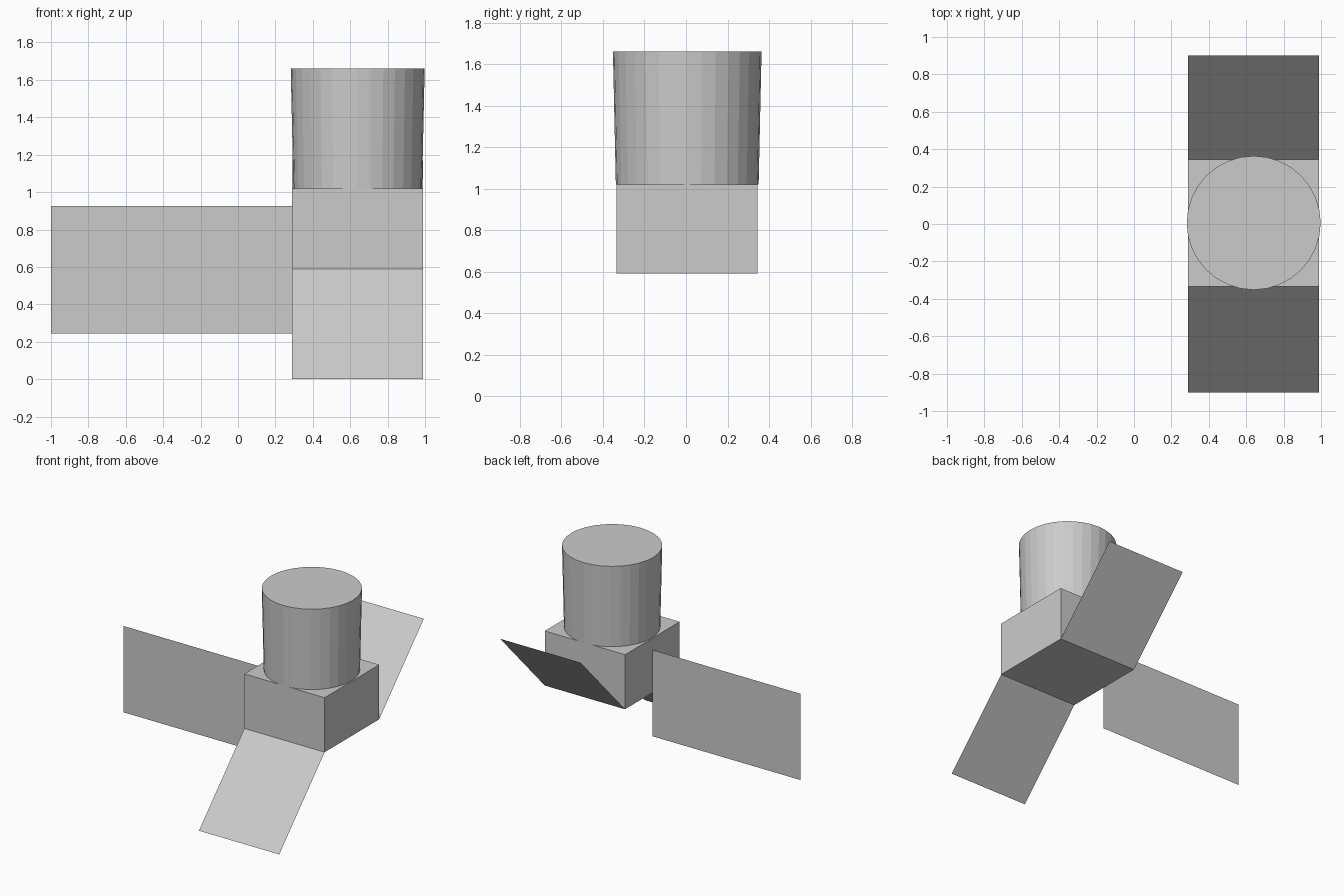
import bpy, bmesh
from mathutils import Matrix

if "Cube" in bpy.data.objects:
    bpy.data.objects.remove(bpy.data.objects["Cube"])

X0, X1 = 0.29, 0.99        # body and tilted panel width
Y0, Y1 = -0.335, 0.345     # body depth
Z0, Z1 = 0.59, 1.02        # body height


def add_object(name, bm):
    mesh = bpy.data.meshes.new(name)
    bm.to_mesh(mesh)
    bm.free()
    obj = bpy.data.objects.new(name, mesh)
    bpy.context.collection.objects.link(obj)
    return obj


def add_panel(name, corners):
    bm = bmesh.new()
    bm.faces.new([bm.verts.new(c) for c in corners])
    return add_object(name, bm)


# Box body
bm = bmesh.new()
bmesh.ops.create_cube(bm, size=1, matrix=Matrix.Translation(
    ((X0 + X1) / 2, (Y0 + Y1) / 2, (Z0 + Z1) / 2)) @ Matrix.Diagonal((X1 - X0, Y1 - Y0, Z1 - Z0, 1)))
add_object("body", bm)

# Slightly flared drum on top
bm = bmesh.new()
bmesh.ops.create_cone(bm, cap_ends=True, segments=32, radius1=0.344, radius2=0.358, depth=1.66 - Z1,
                      matrix=Matrix.Translation((0.64, 0.006, (Z1 + 1.66) / 2)))
add_object("drum", bm)

# Thin tilted panels hinged on the bottom edges: front one drops, back one rises
for name, y_in, y_out, z_out in (("front_panel", Y0, -0.90, 0.0), ("back_panel", Y1, 0.90, 1.17)):
    corners = [(X0, y_in, Z0), (X1, y_in, Z0), (X1, y_out, z_out), (X0, y_out, z_out)]
    if y_out < y_in:
        corners.reverse()
    add_panel(name, corners)

# Thin upright panel on the left side
add_panel("side_panel", [(-1, 0, 0.245), (X0, 0, 0.245), (X0, 0, 0.925), (-1, 0, 0.925)])
